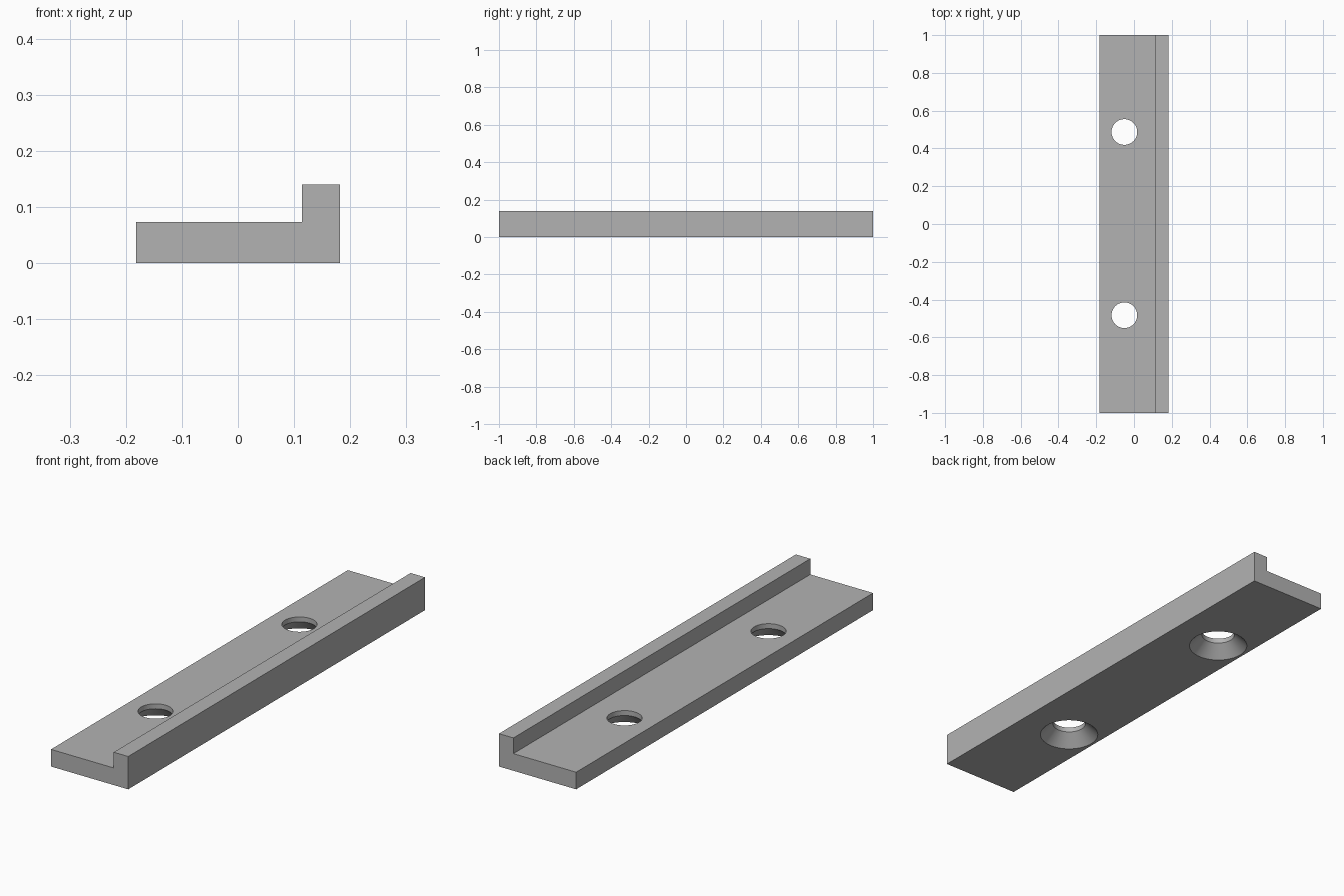
import bpy
import bmesh
import math

cube = bpy.data.objects.get("Cube")
if cube:
    bpy.data.objects.remove(cube, do_unlink=True)

LENGTH = 2.0
BASE_TOP, LIP_TOP = 0.073, 0.14
LEFT, LIP, RIGHT = -0.182, 0.114, 0.182
HOLE_X = -0.051
HOLE_YS = (-0.483, 0.487)
HOLE_R, SINK_R, SINK_DEPTH = 0.068, 0.12, 0.052

grey = bpy.data.materials.new("plain grey")
grey.use_nodes = True
colour = (0.45, 0.45, 0.45, 1)
grey.diffuse_color = colour
grey.node_tree.nodes["Principled BSDF"].inputs["Base Color"].default_value = colour


def add_object(name, bm):
    bmesh.ops.recalc_face_normals(bm, faces=bm.faces)
    mesh = bpy.data.meshes.new(name)
    bm.to_mesh(mesh)
    bm.free()
    mesh.materials.append(grey)
    obj = bpy.data.objects.new(name, mesh)
    bpy.context.collection.objects.link(obj)
    return obj


# Strip with a raised lip: L-shaped profile pushed along the length
profile = [(LEFT, 0), (RIGHT, 0), (RIGHT, LIP_TOP), (LIP, LIP_TOP),
           (LIP, BASE_TOP), (LEFT, BASE_TOP)]
bm = bmesh.new()
face = bm.faces.new([bm.verts.new((x, -LENGTH / 2, z)) for x, z in profile])
pushed = bmesh.ops.extrude_face_region(bm, geom=[face])["geom"]
bmesh.ops.translate(bm, vec=(0, LENGTH, 0),
                    verts=[v for v in pushed if isinstance(v, bmesh.types.BMVert)])
strip = add_object("lipped_strip", bm)


# Cutter for a screw hole countersunk from below
def hole_cutter(name, y, sides=64):
    over = 0.02
    rings = [(SINK_R + over, -over), (HOLE_R, SINK_DEPTH), (HOLE_R, BASE_TOP + over)]
    bm = bmesh.new()
    loops = []
    for r, z in rings:
        angles = [math.tau * i / sides for i in range(sides)]
        loops.append([bm.verts.new((HOLE_X + r * math.cos(a), y + r * math.sin(a), z))
                      for a in angles])
    for low, high in zip(loops, loops[1:]):
        for i in range(sides):
            j = (i + 1) % sides
            bm.faces.new((low[i], low[j], high[j], high[i]))
    bm.faces.new(loops[0])
    bm.faces.new(loops[-1])
    return add_object(name, bm)


bpy.ops.object.select_all(action="DESELECT")
bpy.context.view_layer.objects.active = strip
strip.select_set(True)
for n, y in enumerate(HOLE_YS):
    cutter = hole_cutter(f"screw_hole_cutter_{n + 1}", y)
    cut = strip.modifiers.new("screw_hole", "BOOLEAN")
    cut.operation = "DIFFERENCE"
    cut.solver = "EXACT"
    cut.object = cutter
    bpy.ops.object.modifier_apply(modifier=cut.name)
    bpy.data.objects.remove(cutter, do_unlink=True)

bpy.ops.object.shade_smooth_by_angle(angle=math.radians(30))
